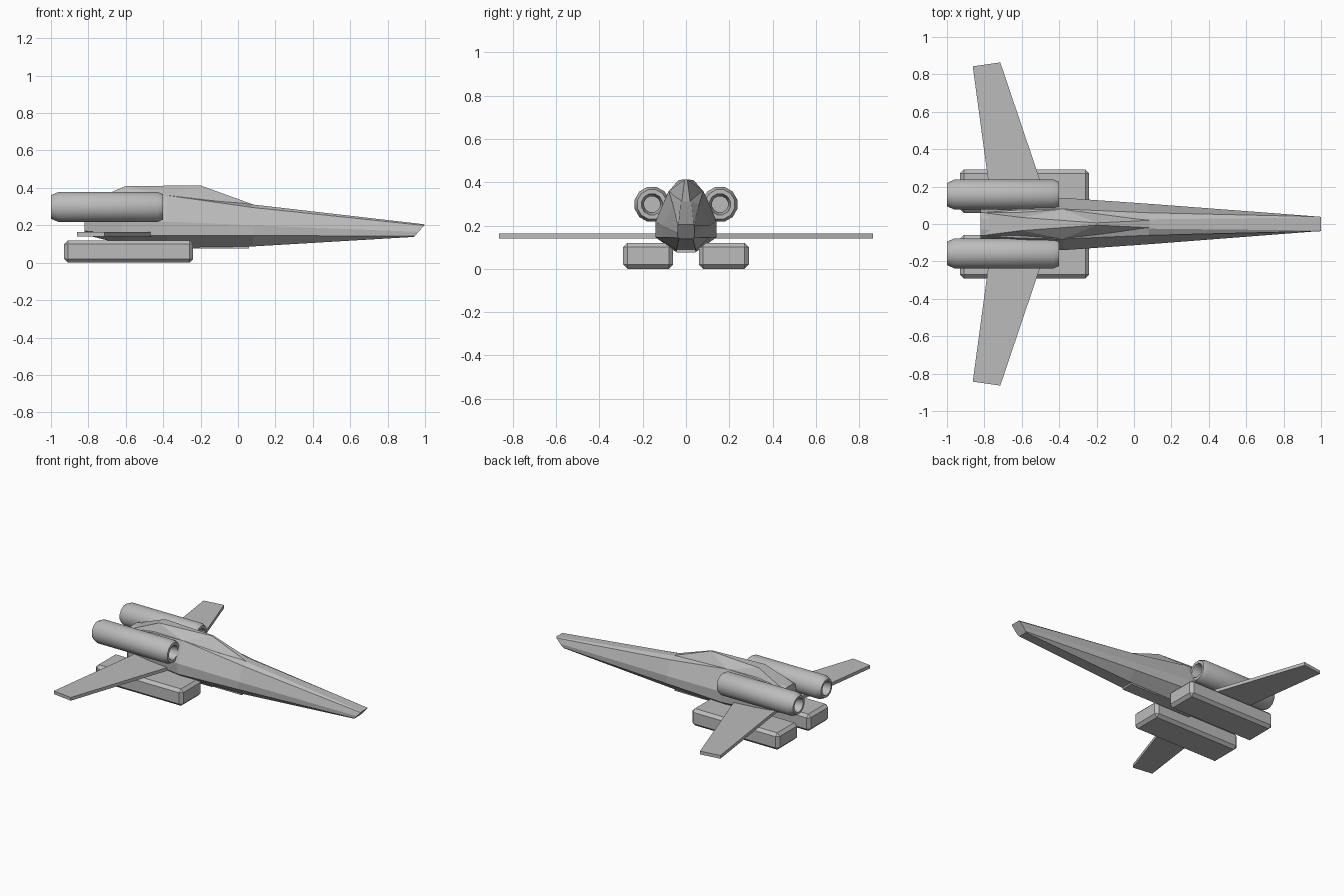
import bpy, bmesh, math

cube = bpy.data.objects.get("Cube")
if cube:
    bpy.data.objects.remove(cube, do_unlink=True)

hull_grey = bpy.data.materials.new("hull_grey")
hull_grey.use_nodes = True
grey = (0.5, 0.5, 0.5, 1)
hull_grey.diffuse_color = grey
hull_grey.node_tree.nodes["Principled BSDF"].inputs["Base Color"].default_value = grey


def finish(bm, name):
    bmesh.ops.recalc_face_normals(bm, faces=bm.faces)
    mesh = bpy.data.meshes.new(name)
    bm.to_mesh(mesh)
    bm.free()
    mesh.materials.append(hull_grey)
    obj = bpy.data.objects.new(name, mesh)
    bpy.context.collection.objects.link(obj)
    return obj


def skin(bm, rings, closed=False):
    """Join rings of points with quads, capping the ends or looping round."""
    loops = [[bm.verts.new(p) for p in ring] for ring in rings]
    pairs = list(zip(loops, loops[1:]))
    if closed:
        pairs.append((loops[-1], loops[0]))
    else:
        bm.faces.new(loops[0])
        bm.faces.new(loops[-1])
    for a, b in pairs:
        for i in range(len(a)):
            j = (i + 1) % len(a)
            bm.faces.new((a[i], a[j], b[j], b[i]))


def mirrored(half):
    return half + [(x, -y, z) for x, y, z in reversed(half)]


def convex(name, points):
    bm = bmesh.new()
    for p in points:
        bm.verts.new(p)
    bmesh.ops.convex_hull(bm, input=bm.verts[:])
    return finish(bm, name)


# Fuselage: half sections from keel to spine, (half width, height)
sections = [
    (-0.82, [(0.03, 0.15), (0.07, 0.17), (0.08, 0.23), (0.06, 0.32), (0.03, 0.33)]),
    (-0.62, [(0.045, 0.10), (0.11, 0.15), (0.12, 0.22), (0.075, 0.35), (0.03, 0.36)]),
    (-0.38, [(0.05, 0.08), (0.14, 0.145), (0.14, 0.22), (0.08, 0.36), (0.03, 0.375)]),
    (0.08, [(0.045, 0.087), (0.108, 0.145), (0.108, 0.20), (0.06, 0.295), (0.025, 0.311)]),
]
rings = [mirrored([(x, y, z) for y, z in half]) for x, half in sections]
# Raked nose end
rings.append(mirrored([(0.94, 0.033, 0.138), (0.945, 0.037, 0.143), (0.965, 0.04, 0.165),
                       (0.995, 0.039, 0.199), (1.0, 0.035, 0.205)]))
bm = bmesh.new()
skin(bm, rings)
finish(bm, "fuselage")

# Faceted canopy and spine
convex("canopy", mirrored([(0.09, 0.02, 0.308), (-0.2, 0.006, 0.413), (-0.38, 0.08, 0.358),
                           (-0.6, 0.035, 0.41), (-0.65, 0.04, 0.387), (-0.8, 0.06, 0.325)]))

# Flat belly plate
convex("belly_plate", [(x, y, z) for x in (-0.5, 0.06) for y in (-0.045, 0.045) for z in (0.075, 0.1)])

# Engine wall profile: (x, radius), outside then back through the bore
profile = [(-1.0, 0.065), (-0.96, 0.083), (-0.43, 0.083), (-0.4, 0.07),
           (-0.4, 0.05), (-0.46, 0.038), (-0.94, 0.038), (-1.0, 0.05)]
SIDES = 12

for side, label in ((1, "left"), (-1, "right")):
    # Hollow engine tube with a blocked bore
    bm = bmesh.new()
    angles = [2 * math.pi * (i + 0.5) / SIDES for i in range(SIDES)]
    skin(bm, [[(x, side * 0.157 + r * math.cos(a), 0.298 + r * math.sin(a)) for a in angles]
              for x, r in profile], closed=True)
    engine = finish(bm, label + "_engine")
    convex(label + "_engine_core", [(x, side * 0.157 + 0.039 * math.cos(a), 0.298 + 0.039 * math.sin(a))
                                    for x in (-0.9, -0.5) for a in angles])
    bpy.context.view_layer.objects.active = engine
    engine.select_set(True)
    bpy.ops.object.shade_smooth_by_angle(angle=math.radians(32))
    engine.select_set(False)

    # Swept wing
    outline = [(-0.44, 0.05), (-0.715, 0.864), (-0.862, 0.843), (-0.755, 0.05)]
    convex(label + "_wing", [(x, side * y, z) for x, y in outline for z in (0.141, 0.164)])

    # Underslung pod with chamfered edges
    bm = bmesh.new()
    bmesh.ops.create_cube(bm, size=1)
    for v in bm.verts:
        v.co = (-0.585 + v.co.x * 0.69, side * 0.175 + v.co.y * 0.232, 0.06 + v.co.z * 0.12)
    bmesh.ops.bevel(bm, geom=bm.edges[:], offset=0.02, segments=1, affect='EDGES')
    finish(bm, label + "_pod")
